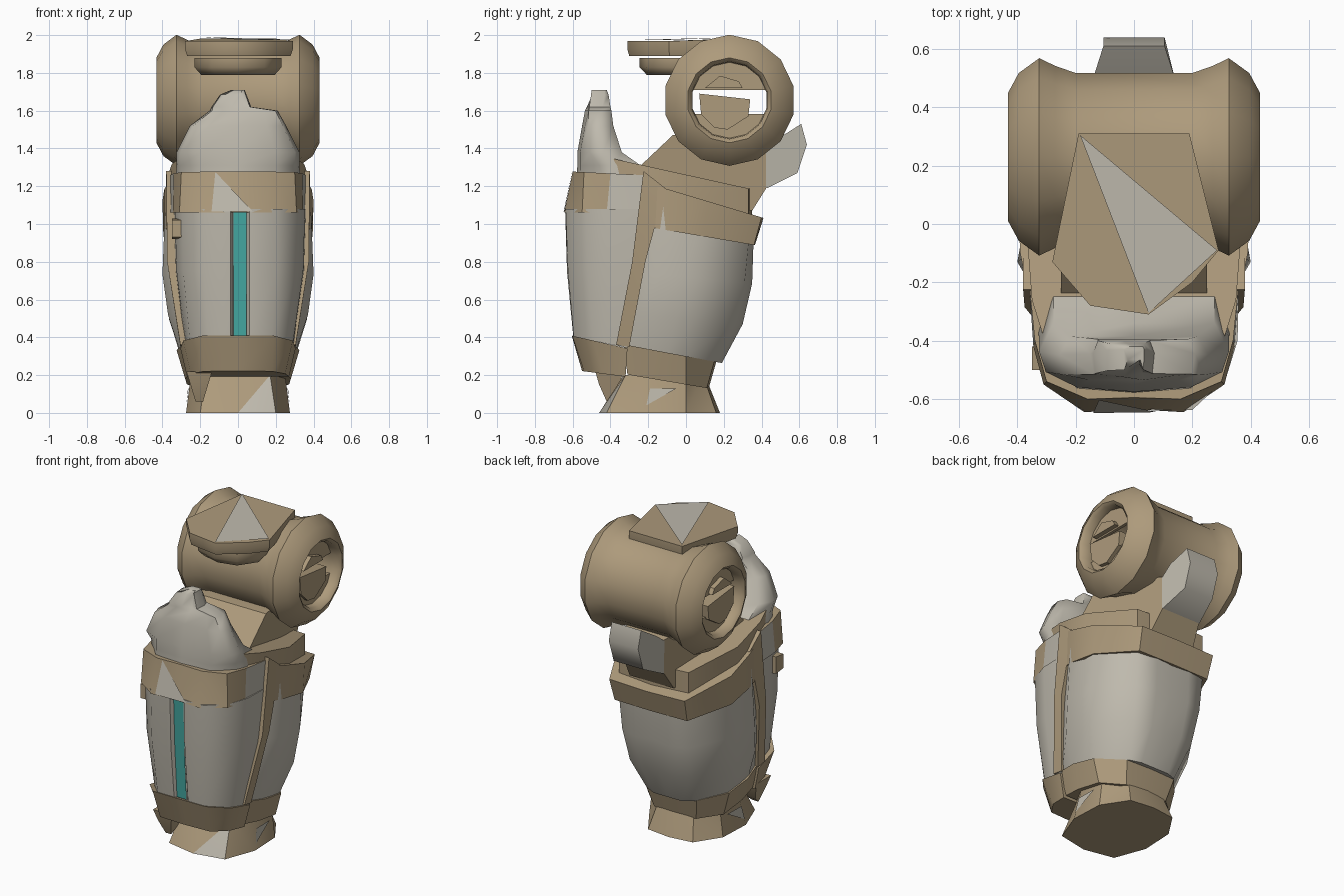
import bpy, bmesh, math
from mathutils import Vector


def material(name, rgb):
    m = bpy.data.materials.new(name)
    m.diffuse_color = (*rgb, 1)
    return m


TAN = material("tan armour", (0.42, 0.325, 0.2))
GREY = material("warm grey plating", (0.52, 0.49, 0.42))
TEAL = material("teal light", (0.06, 0.40, 0.37))


def finish(name, bm, mat, angle=35, alt=None, rule=None):
    """Turn a bmesh into an object; faces matching the rule get the alt material."""
    if rule:
        bmesh.ops.triangulate(bm, faces=[f for f in bm.faces if len(f.verts) == 4])
    bmesh.ops.recalc_face_normals(bm, faces=bm.faces)
    if rule:
        for f in bm.faces:
            f.material_index = int(rule(f.calc_center_median(), f.normal))
    me = bpy.data.meshes.new(name)
    bm.to_mesh(me)
    bm.free()
    me.materials.append(mat)
    if alt:
        me.materials.append(alt)
    ob = bpy.data.objects.new(name, me)
    bpy.context.collection.objects.link(ob)
    bpy.context.view_layer.objects.active = ob
    ob.select_set(True)
    bpy.ops.object.shade_smooth_by_angle(angle=math.radians(angle))
    ob.select_set(False)
    return ob


def sec(half, z, slope=0.0, y0=0.0, cx=0.0):
    """Mirror a half outline (x, y) into a full ring on a tilted plane."""
    full = half + [(-x, y) for x, y in reversed(half) if x > 0]
    return [(x + cx, y, z + slope * (y - y0)) for x, y in full]


def loft(name, rings, mat, **kw):
    bm = bmesh.new()
    vs = [[bm.verts.new(p) for p in r] for r in rings]
    n = len(vs[0])
    for a, b in zip(vs, vs[1:]):
        for i in range(n):
            j = (i + 1) % n
            bm.faces.new((a[i], a[j], b[j], b[i]))
    bm.faces.new(vs[0])
    bm.faces.new(vs[-1])
    return finish(name, bm, mat, **kw)


def prism(name, poly, hw, mat, cx=0.0, **kw):
    """Side outline (y, z) widened along x; hw may vary with (y, z)."""
    w = hw if callable(hw) else (lambda y, z: hw)
    return loft(name, [[(cx + s * w(y, z), y, z) for y, z in poly] for s in (-1, 1)], mat, **kw)


def patch(name, pts, mat):
    """Thin colour plate."""
    bm = bmesh.new()
    bm.faces.new([bm.verts.new(p) for p in pts])
    return finish(name, bm, mat)


# Knee barrel: hollow lathe around the x axis
KY, KZ, SEG = 0.23, 1.655, 14
prof = [(0.2, 0.295), (0.27, 0.32), (0.325, 0.347), (0.395, 0.295), (0.432, 0.225), (0.415, 0.205), (0.36, 0.2)]
loop = prof + [(-x, r) for x, r in reversed(prof)]
bm = bmesh.new()
rows = []
for k in range(SEG):
    a = 2 * math.pi * (k + 0.5) / SEG
    rows.append([bm.verts.new((x, KY + r * math.cos(a), KZ + r * math.sin(a))) for x, r in loop])
for k in range(SEG):
    a, b = rows[k], rows[(k + 1) % SEG]
    for i in range(len(loop)):
        j = (i + 1) % len(loop)
        bm.faces.new((a[i], a[j], b[j], b[i]))
finish("knee_barrel", bm, TAN, angle=50)

# Closures, wedges and hub inside the barrel
for s in (-1, 1):
    for part, t0 in (("upper", 15), ("lower", 200)):
        arc = [(KY + 0.213 * math.cos(math.radians(t)), KZ + 0.213 * math.sin(math.radians(t)))
               for t in range(t0, t0 + (151 if t0 < 90 else 141), 20 if t0 > 90 else 25)]
        prism("barrel_cap_" + part, arc, 0.01, TAN, cx=s * 0.36)
    prism("barrel_wedge", [(0.1, 1.72), (0.18, 1.785), (0.28, 1.755), (0.3, 1.72)], 0.025, TAN, cx=s * 0.375)
prism("barrel_hub", [(0.07, 1.69), (0.08, 1.58), (0.15, 1.51), (0.22, 1.5), (0.33, 1.57), (0.34, 1.66)],
      0.395, TAN)

# Knee cap plates in front of and above the barrel
top = [(-0.19, 0.31), (0.19, 0.31), (0.29, -0.09), (0.2, -0.2), (0.05, -0.31), (-0.15, -0.28), (-0.28, -0.13)]
loft("knee_plate_upper", [[(x * 0.96, y * 0.97, 1.89) for x, y in top], [(x, y, 1.925) for x, y in top],
                          [(x, y, 1.968 + 0.015 * (y > 0)) for x, y in top]], TAN, angle=50)
patch("knee_plate_facet", [(-0.185, 0.305, 1.99), (0.285, -0.09, 1.975), (0.05, -0.305, 1.973)], GREY)
low = [(0, -0.245), (0.14, -0.21), (0.23, -0.08), (0.2, 0.08)]
loft("knee_plate_lower", [sec([(x * 0.85, y * 0.85) for x, y in low], 1.79), sec(low, 1.83), sec(low, 1.88)], TAN,
     angle=50)

# Neck joining barrel and leg, with grey rear tab
prism("knee_neck", [(-0.25, 1.30), (-0.07, 1.47), (0.1, 1.48), (0.45, 1.40), (0.5, 1.31), (0.35, 1.07), (0.2, 1.1)],
      lambda y, z: 0.25 - 0.26 * max(y, 0), TAN)
prism("rear_tab", [(0.33, 1.28), (0.43, 1.19), (0.59, 1.27), (0.64, 1.42), (0.61, 1.53), (0.5, 1.46), (0.42, 1.4)],
      lambda y, z: 0.14 if y < 0.55 else 0.105, GREY, angle=60)

# Sloped deck on top of the leg
deck = [(0, -0.45), (0.3, -0.42), (0.35, -0.26), (0.37, 0.0), (0.25, 0.33), (0, 0.35)]
loft("top_deck", [sec(deck, 1.15, -0.23, -0.2), sec(deck, 1.305, -0.22, -0.2)], TAN, angle=25)


# Grey guard rising before the knee
def guard_ring(z, w, yf, yb, cx=0.0):
    ym = (yf + yb) / 2
    return sec([(0, yf), (w * 0.6, yf + 0.015), (w * 0.93, ym - 0.05), (w, ym + 0.02), (w * 0.85, yb), (0, yb)],
               z, cx=cx)


loft("knee_guard", [guard_ring(1.24, 0.33, -0.58, -0.2), guard_ring(1.31, 0.325, -0.575, -0.24),
                    guard_ring(1.38, 0.325, -0.575, -0.34), guard_ring(1.52, 0.255, -0.55, -0.385),
                    guard_ring(1.6, 0.18, -0.535, -0.395, 0.03), guard_ring(1.62, 0.105, -0.525, -0.4, -0.035),
                    guard_ring(1.685, 0.07, -0.495, -0.41, -0.025), guard_ring(1.71, 0.035, -0.48, -0.42, 0)],
     GREY, angle=60)

# Front shin shell with central groove
shin_top = [(0.036, -0.618), (0.05, -0.64), (0.19, -0.637), (0.305, -0.53), (0.345, -0.4), (0.35, -0.18)]
shin_mid = [(0.036, -0.605), (0.05, -0.63), (0.19, -0.625), (0.30, -0.52), (0.335, -0.4), (0.34, -0.23)]
shin_low = [(0.036, -0.58), (0.05, -0.597), (0.17, -0.595), (0.265, -0.49), (0.28, -0.4), (0.29, -0.31)]
loft("shin_shell", [sec(shin_low, 0.385, -0.22, -0.5, 0.01), sec(shin_mid, 0.75, cx=0.01),
                    sec(shin_top, 1.08, cx=0.01)], GREY, angle=55)
patch("shin_light", [(-0.024, -0.59, 0.41), (0.045, -0.59, 0.41), (0.045, -0.613, 0.75), (0.045, -0.625, 1.07),
                     (-0.024, -0.625, 1.07), (-0.024, -0.613, 0.75)], TEAL)

# Upper front band, partly grey on the sides
loft("upper_front_band",
     [sec([(0, -0.635), (0.17, -0.645), (0.31, -0.55), (0.345, -0.42), (0.36, -0.2)], 1.06),
      sec([(0, -0.595), (0.16, -0.60), (0.30, -0.54), (0.34, -0.40), (0.36, -0.2)], 1.275, -0.05, -0.55)],
     TAN, angle=45, alt=GREY, rule=lambda c, n: abs(n.x) > 0.98 and c.z < 1.3)
patch("upper_band_facet", [(-0.14, -0.648, 1.065), (0.08, -0.645, 1.065), (-0.12, -0.603, 1.275)], GREY)

# Calf shell with shallow vertical folds
calf_top = [(0.33, -0.2), (0.385, -0.12), (0.37, 0.0), (0.385, 0.1), (0.25, 0.34), (0.12, 0.36), (0, 0.35)]
calf_mid = [(0.33, -0.25), (0.40, -0.13), (0.38, -0.02), (0.395, 0.07), (0.24, 0.31), (0.12, 0.35), (0, 0.33)]
calf_kn = [(0.31, -0.28), (0.37, -0.18), (0.355, -0.05), (0.365, 0.05), (0.22, 0.26), (0.11, 0.3), (0, 0.28)]
calf_low = [(0.28, -0.32), (0.31, -0.2), (0.31, -0.1), (0.3, 0.0), (0.17, 0.16), (0.1, 0.19), (0, 0.19)]
loft("calf_shell", [sec(calf_low, 0.3, -0.19), sec(calf_kn, 0.5, -0.1), sec(calf_mid, 0.72, -0.1),
                    sec(calf_top, 1.08, -0.27)], GREY, angle=50)

# Upper calf band
band = [(0.37, -0.2), (0.39, -0.1), (0.395, 0.1), (0.26, 0.36), (0, 0.365)]
band_hi = [(0.37, -0.2), (0.39, -0.1), (0.40, 0.11), (0.27, 0.4), (0, 0.41)]
loft("upper_calf_band", [sec(band, 0.95, -0.17), sec(band_hi, 1.155, -0.3)], TAN, angle=30)

# Slanted side straps
for s in (-1, 1):
    def bar(xo, xi, yf, zf, yb, zb):
        return [(s * xo, yf, zf), (s * xo, yb, zb), (s * xi, yb, zb), (s * xi, yf, zf)]
    loft("side_strap", [bar(0.305, 0.24, -0.37, 0.36, -0.30, 0.35), bar(0.375, 0.3, -0.285, 0.8, -0.215, 0.8),
                        bar(0.38, 0.3, -0.225, 1.28, -0.11, 1.19)], TAN)

# Small bracket on the left edge
prism("side_bracket", [(-0.5, 1.02), (-0.5, 0.93), (-0.42, 0.92), (-0.42, 1.03)], 0.035, TAN, cx=-0.315)

# Lower bands
loft("lower_front_band",
     [sec([(0, -0.55), (0.18, -0.54), (0.25, -0.44), (0.27, -0.32)], 0.215, -0.13, -0.5),
      sec([(0, -0.605), (0.19, -0.602), (0.29, -0.49), (0.305, -0.31)], 0.385, -0.23, -0.5)], TAN, angle=50)
loft("lower_calf_band",
     [sec([(0.26, -0.31), (0.28, -0.18), (0.27, 0), (0.15, 0.11), (0, 0.12)], 0.15, -0.17),
      sec([(0.29, -0.33), (0.325, -0.17), (0.31, 0), (0.18, 0.15), (0, 0.16)], 0.30, -0.19)], TAN)

# Ankle with a grey front facet and side flashes, and the spur beside it
foot = [(0, -0.46), (0.2, -0.42), (0.275, -0.22), (0.265, 0.0), (0.16, 0.16), (0, 0.18)]
collar = [(0, -0.33), (0.17, -0.32), (0.25, -0.18), (0.24, 0.0), (0.12, 0.09), (0, 0.1)]
loft("ankle", [sec(foot, 0.0), sec(collar, 0.2)], TAN, angle=40, alt=GREY,
     rule=lambda c, n: n.y < -0.5 and 0 < c.x < 0.18 and c.z < 0.1 and n.z > -0.5)
for s in (-1, 1):
    patch("ankle_flash", [(s * 0.274, -0.21, 0.04), (s * 0.265, -0.19, 0.13), (s * 0.262, -0.05, 0.13)], GREY)
prism("ankle_spur", [(-0.48, 0.22), (-0.46, 0.15), (-0.42, 0.06), (-0.37, 0.1), (-0.33, 0.22)],
      lambda y, z: 0.02 + 0.3 * (z - 0.06), TAN, cx=-0.205)
